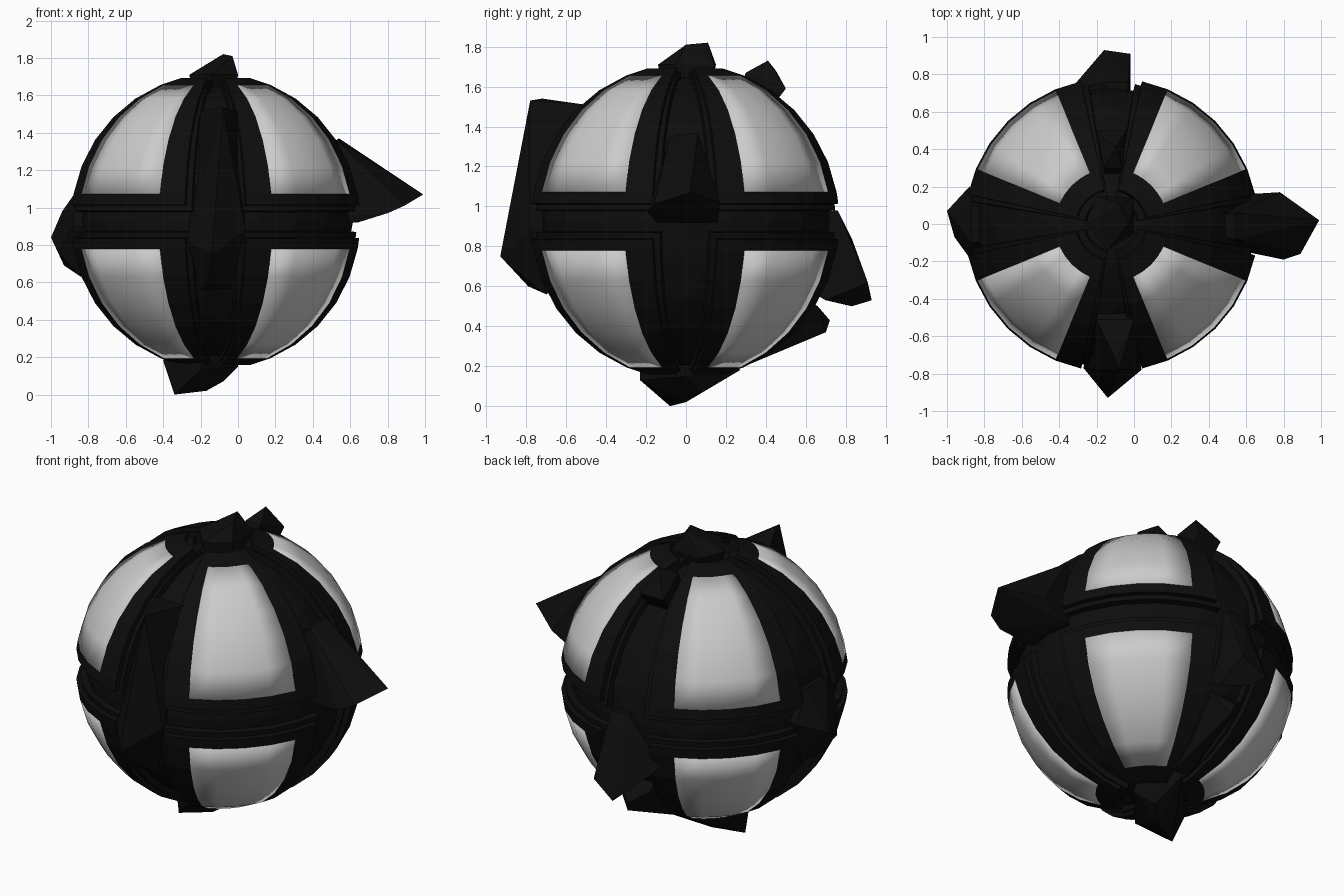
import bpy, bmesh
from math import sin, cos, radians
from mathutils import Vector

if "Cube" in bpy.data.objects:
    bpy.data.objects.remove(bpy.data.objects["Cube"])

CENTRE = Vector((-0.12, -0.005, 0.925))
black = bpy.data.materials.new("black")
black.diffuse_color = (0.004, 0.004, 0.004, 1)
black.use_nodes = True
black.node_tree.nodes["Principled BSDF"].inputs["Base Color"].default_value = black.diffuse_color


def finish(name, bm, dark=True, smooth=False):
    me = bpy.data.meshes.new(name)
    bm.to_mesh(me)
    bm.free()
    ob = bpy.data.objects.new(name, me)
    bpy.context.collection.objects.link(ob)
    if dark:
        me.materials.append(black)
    for p in me.polygons:
        p.use_smooth = smooth
    return ob


def shell(name, lons, lats, radius, keep, thick, dark=True, smooth=False):
    """Eight sphere patches, one per octant; keep(i, j) picks the cells."""
    bm = bmesh.new()
    for quarter in range(4):
        for side in (1, -1):
            grid = [[bm.verts.new(CENTRE + radius * Vector((
                cos(radians(b)) * cos(radians(a + 90 * quarter)),
                cos(radians(b)) * sin(radians(a + 90 * quarter)),
                side * sin(radians(b))))) for b in lats] for a in lons]
            for i in range(len(lons) - 1):
                for j in range(len(lats) - 1):
                    if keep(i, j):
                        q = [grid[i][j], grid[i + 1][j], grid[i + 1][j + 1], grid[i][j + 1]]
                        bm.faces.new(q if side > 0 else q[::-1])
    bmesh.ops.delete(bm, geom=[v for v in bm.verts if not v.link_faces], context='VERTS')
    ob = finish(name, bm, dark, smooth)
    mod = ob.modifiers.new("thickness", 'SOLIDIFY')
    mod.thickness = thick
    mod.offset = -1
    return ob


def rock(name, points, root=0.7):
    """Jagged shard: hull of outer points and their copies pulled inward."""
    bm = bmesh.new()
    for p in points:
        v = Vector(p)
        bm.verts.new(v)
        bm.verts.new(CENTRE + (v - CENTRE) * root)
    res = bmesh.ops.convex_hull(bm, input=bm.verts[:])
    junk = [g for g in res["geom_interior"] + res["geom_unused"]
            if isinstance(g, bmesh.types.BMVert)]
    bmesh.ops.delete(bm, geom=list(set(junk)), context='VERTS')
    finish(name, bm)


# grey panels and their black frames
lons = [12] + [22.5 + 11.25 * i for i in range(5)] + [78]
lats = [6.5] + [10.7 + 11.4 * i for i in range(6)] + [76]
inside = lambda i, j: 0 < i < 5 and 0 < j < 6
shell("panels", lons, lats, 0.79, inside, 0.03, dark=False, smooth=True)
shell("frames", lons, lats, 0.79, lambda i, j: not inside(i, j), 0.05)

# recessed lip showing around each frame
lip_lons = [9.5] + lons[1:-1] + [80.5]
lip_lats = [4.2] + lats[1:-1] + [79]
shell("frame_lips", lip_lons, lip_lats, 0.765, lambda i, j: True, 0.04)

# dark core seen through the gaps
bm = bmesh.new()
bmesh.ops.create_icosphere(bm, subdivisions=3, radius=0.735)
bmesh.ops.translate(bm, verts=bm.verts, vec=CENTRE)
finish("core", bm)

# shards bursting out of the gaps
rock("right_shard", [(0.54, 0.06, 1.37), (0.54, -0.08, 1.35), (0.99, 0.02, 1.07),
                     (0.78, 0.17, 1.02), (0.89, -0.16, 1.01), (0.80, -0.19, 0.97),
                     (0.64, -0.15, 0.92), (0.62, 0.16, 0.92)])
rock("left_shard", [(-0.87, 0.1, 1.08), (-0.87, -0.1, 1.08), (-0.94, 0.0, 0.98),
                    (-1.0, 0.07, 0.84), (-0.96, -0.07, 0.76), (-0.93, 0.03, 0.69),
                    (-0.84, -0.1, 0.63), (-0.84, 0.1, 0.63), (-0.88, 0.2, 0.9),
                    (-0.88, -0.18, 0.9)])
rock("front_shard", [(-0.2, -0.51, 1.51), (0.0, -0.51, 1.51), (-0.1, -0.72, 1.54),
                     (-0.08, -0.78, 1.53), (-0.14, -0.93, 0.75), (-0.27, -0.77, 0.82),
                     (0.04, -0.78, 0.88), (-0.16, -0.79, 0.6), (-0.2, -0.7, 0.56),
                     (-0.04, -0.7, 0.56)])
rock("back_shard", [(-0.15, 0.76, 0.98), (-0.03, 0.76, 0.98), (-0.1, 0.83, 0.84),
                    (-0.02, 0.91, 0.62), (-0.16, 0.93, 0.53), (-0.12, 0.83, 0.50),
                    (-0.34, 0.72, 0.7), (-0.02, 0.7, 0.53)])
rock("lower_back_fin", [(-0.12, 0.72, 0.43), (-0.1, 0.70, 0.37), (-0.22, 0.66, 0.5),
                        (-0.01, 0.66, 0.5), (-0.16, 0.27, 0.19), (-0.06, 0.27, 0.19)])
rock("upper_back_shard", [(-0.16, 0.3, 1.67), (-0.06, 0.3, 1.67), (-0.1, 0.41, 1.73),
                          (-0.12, 0.45, 1.68), (-0.2, 0.5, 1.59), (-0.04, 0.5, 1.59)])
rock("top_shard", [(-0.26, 0.0, 1.71), (-0.08, 0.11, 1.82), (-0.03, 0.0, 1.81),
                   (0.0, 0.14, 1.71), (-0.2, 0.15, 1.71), (0.0, -0.05, 1.71),
                   (-0.14, -0.14, 1.71)])
rock("bottom_shard", [(-0.4, -0.03, 0.18), (-0.34, -0.08, 0.0), (-0.17, 0.0, 0.02),
                      (-0.08, 0.08, 0.07), (0.0, 0.0, 0.15), (-0.12, 0.27, 0.18),
                      (-0.2, -0.23, 0.18), (-0.2, -0.23, 0.13)])
